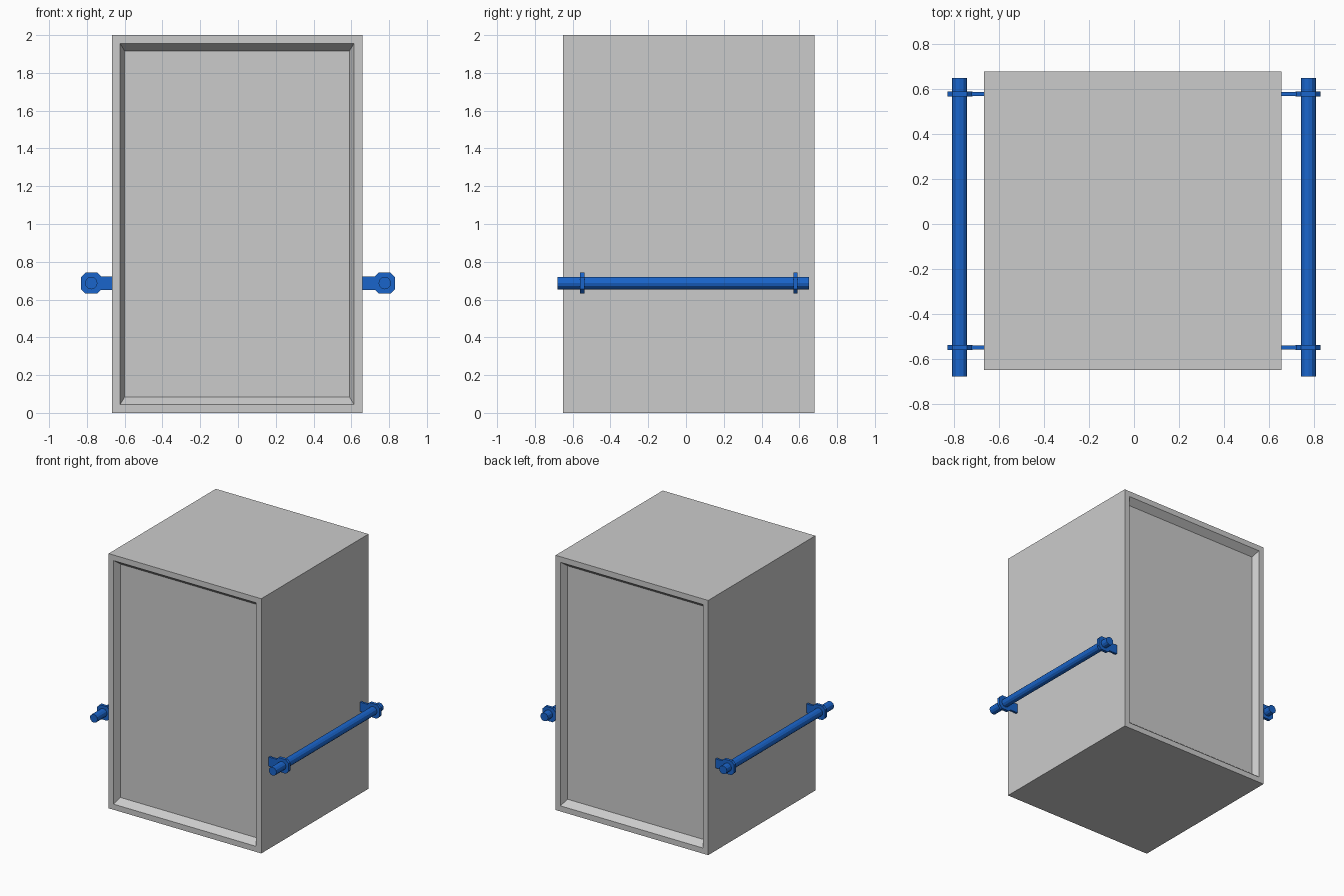
import bpy, bmesh, math
from mathutils import Matrix, Vector

if "Cube" in bpy.data.objects:
    bpy.data.objects.remove(bpy.data.objects["Cube"])

blue = bpy.data.materials.new("rail_blue")
blue.diffuse_color = (0.01, 0.13, 0.60, 1)
blue.use_nodes = True
blue.node_tree.nodes["Principled BSDF"].inputs["Base Color"].default_value = blue.diffuse_color


def finish(bm, name, mat=None):
    bmesh.ops.recalc_face_normals(bm, faces=bm.faces)
    me = bpy.data.meshes.new(name)
    bm.to_mesh(me)
    bm.free()
    ob = bpy.data.objects.new(name, me)
    bpy.context.collection.objects.link(ob)
    if mat:
        me.materials.append(mat)
    return ob


def box(bm, x0, x1, y0, y1, z0, z1):
    size = Matrix.Diagonal((x1 - x0, y1 - y0, z1 - z0, 1))
    mid = Matrix.Translation(((x0 + x1) / 2, (y0 + y1) / 2, (z0 + z1) / 2))
    bmesh.ops.create_cube(bm, size=1, matrix=mid @ size)


# Cabinet: box with a sloped, recessed panel on the front and the back
X0, X1, Y0, Y1 = -0.668, 0.658, -0.651, 0.679
CX = (X0 + X1) / 2
bm = bmesh.new()
box(bm, X0, X1, Y0, Y1, 0, 2)
bm.normal_update()
for face in [f for f in bm.faces if abs(f.normal.y) > 0.9]:
    out = face.normal.y
    bmesh.ops.inset_region(bm, faces=[face], thickness=0.062)
    bmesh.ops.inset_region(bm, faces=[face], thickness=0.034)
    for v in face.verts:
        v.co.y -= out * 0.05
        v.co.z += 0.016 if v.co.z < 1 else -0.016
finish(bm, "cabinet")

# Side rails, each carried by two brackets
RAIL_Z, RAIL_R = 0.687, 0.033


def plate(bm, cx, y, half_w, half_h, cut, thick):
    """Upright plate with chamfered corners, extruded along y."""
    w, h = half_w, half_h
    quarter = [(w, h - cut), (w - cut, h), (cut - w, h), (-w, h - cut)]
    outline = quarter + [(-x, -z) for x, z in quarter]
    verts = [bm.verts.new((cx + x, y - thick / 2, RAIL_Z + z)) for x, z in outline]
    face = bm.faces.new(verts)
    ext = bmesh.ops.extrude_face_region(bm, geom=[face])
    moved = [v for v in ext["geom"] if isinstance(v, bmesh.types.BMVert)]
    bmesh.ops.translate(bm, verts=moved, vec=Vector((0, thick, 0)))


for side, sx, wall in (("left", -1, X0), ("right", 1, X1)):
    rail_x = sx * 0.777
    bm = bmesh.new()
    bmesh.ops.create_cone(
        bm, cap_ends=True, segments=12, radius1=RAIL_R, radius2=RAIL_R, depth=1.33,
        matrix=Matrix.Translation((rail_x, -0.015, RAIL_Z)) @ Matrix.Rotation(math.pi / 2, 4, "X"))
    finish(bm, side + "_rail", blue)
    for end, y in (("front", -0.55), ("back", 0.58)):
        bm = bmesh.new()
        plate(bm, sx * 0.776, y, 0.056, 0.055, 0.024, 0.023)
        a, b = sorted((wall, sx * 0.735))
        box(bm, a, b, y - 0.009, y + 0.009, 0.65, 0.722)
        finish(bm, f"{side}_{end}_bracket", blue)
